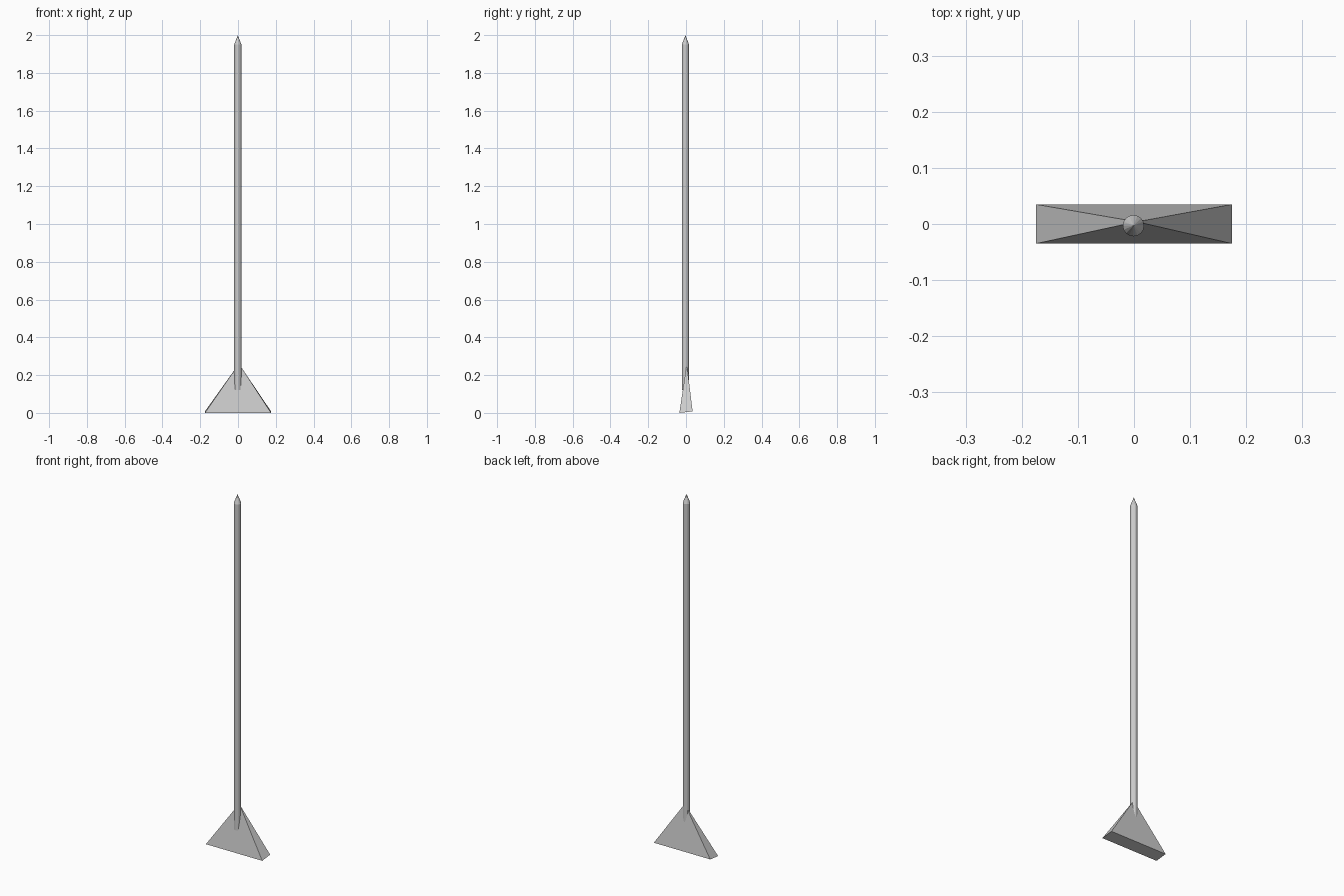
import bpy, bmesh
from math import cos, sin, tau

if "Cube" in bpy.data.objects:
    bpy.data.objects.remove(bpy.data.objects["Cube"])


def make_object(name, bm):
    bmesh.ops.recalc_face_normals(bm, faces=bm.faces)
    mesh = bpy.data.meshes.new(name)
    bm.to_mesh(mesh)
    bm.free()
    obj = bpy.data.objects.new(name, mesh)
    bpy.context.collection.objects.link(obj)
    return obj


def ring(bm, n, r, cx, cy, z):
    return [bm.verts.new((cx + r * cos(tau * i / n), cy + r * sin(tau * i / n), z))
            for i in range(n)]


# Pole: long rod with a pointed tip, its foot sunk into the wedge
SIDES, RADIUS, CX, CY = 16, 0.019, -0.001, -0.003
bm = bmesh.new()
low = ring(bm, SIDES, RADIUS, CX, CY, 0.12)
high = ring(bm, SIDES, RADIUS, CX, CY, 1.95)
tip = bm.verts.new((CX, CY, 2.0))
bm.faces.new(low)
for i in range(SIDES):
    j = (i + 1) % SIDES
    bm.faces.new((low[i], low[j], high[j], high[i]))
    bm.faces.new((high[i], high[j], tip))
make_object("pole", bm)

# Wedge head: flattened pyramid, underside raised slightly at the back
bm = bmesh.new()
base = [bm.verts.new(p) for p in ((-0.175, -0.035, 0), (0.175, -0.035, 0),
                                  (0.175, 0.035, 0.008), (-0.175, 0.035, 0.008))]
apex = bm.verts.new((0.005, 0.004, 0.26))
bm.faces.new(base)
for i in range(4):
    bm.faces.new((base[i], base[(i + 1) % 4], apex))
make_object("wedge_head", bm)
